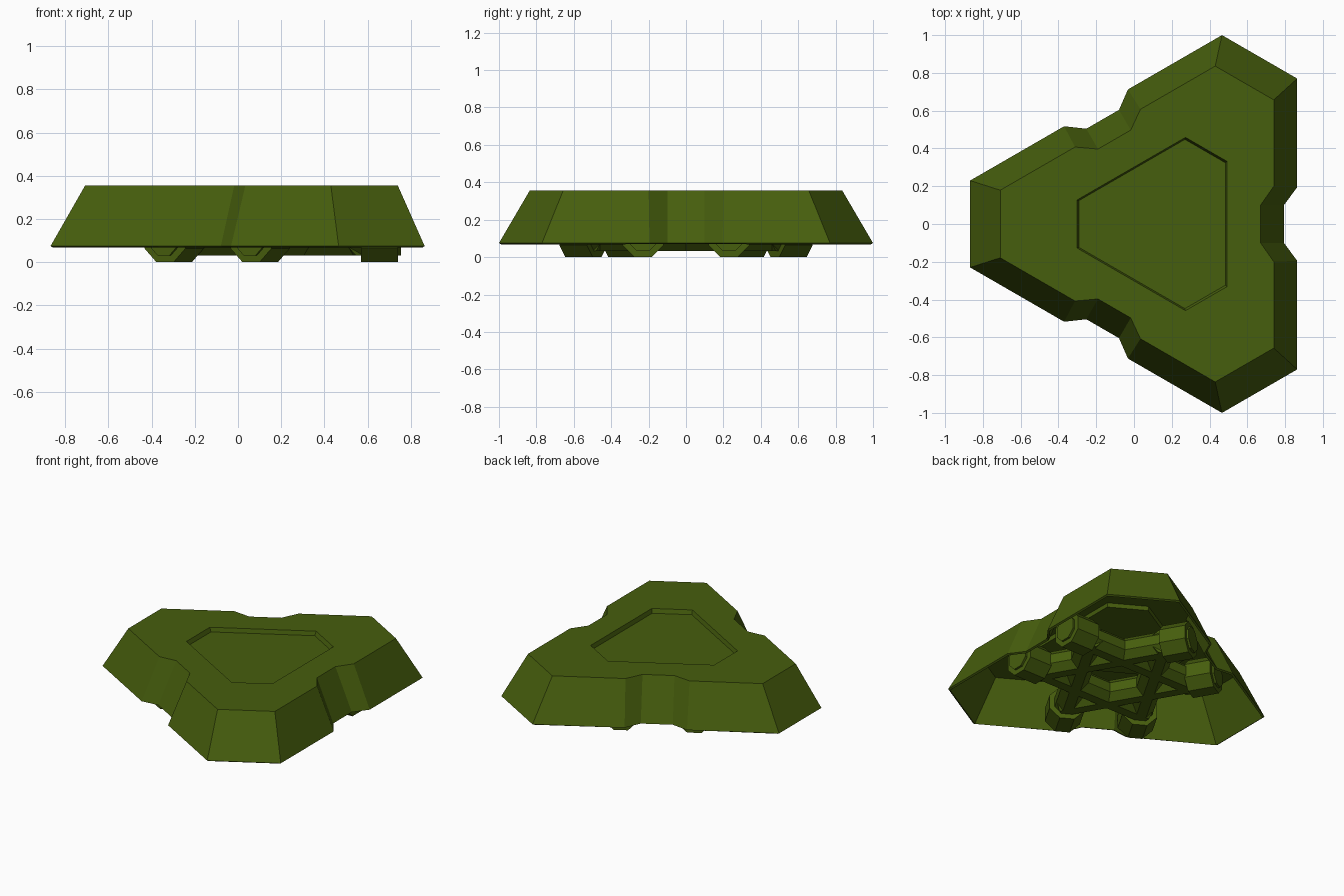
import bpy, bmesh, math
from mathutils import Matrix, Vector

cube = bpy.data.objects.get("Cube")
if cube:
    bpy.data.objects.remove(cube, do_unlink=True)

green = bpy.data.materials.new("olive_green")
green.use_nodes = True
colour = (0.062, 0.112, 0.004, 1)
green.diffuse_color = colour
green.node_tree.nodes["Principled BSDF"].inputs["Base Color"].default_value = colour

CENTRE = Vector((0.154, 0, 0))
TURNS = [math.radians(a) for a in (0, 120, 240)]


def add_object(name, bm):
    mesh = bpy.data.meshes.new(name)
    bmesh.ops.recalc_face_normals(bm, faces=bm.faces)
    bm.to_mesh(mesh)
    bm.free()
    mesh.materials.append(green)
    obj = bpy.data.objects.new(name, mesh)
    bpy.context.collection.objects.link(obj)
    return obj


def ring(bm, half_side, z):
    """Repeat one mirrored side three times around the centre."""
    side = [(x, -y) for x, y in reversed(half_side)] + list(half_side)
    return [bm.verts.new(Matrix.Rotation(t, 4, 'Z') @ Vector((x, y, z)) + CENTRE)
            for t in TURNS for x, y in side]


def wall(bm, low, high):
    n = len(low)
    for i in range(n):
        j = (i + 1) % n
        bm.faces.new((low[i], low[j], high[j], high[i]))


# Hollow sloping shell with a notch in each long side and a sunken top panel
bm = bmesh.new()
rim = ring(bm, [(0.64, 0.10), (0.71, 0.195), (0.71, 0.77)], 0.075)
top = ring(bm, [(0.516, 0.10), (0.586, 0.20), (0.586, 0.657)], 0.355)
lip = ring(bm, [(0.338, 0.332)], 0.355)
panel = ring(bm, [(0.330, 0.324)], 0.327)
wall(bm, rim, top)
wall(bm, panel, lip)
bm.faces.new(panel)
loops = [bm.edges.get((r[i - 1], r[i])) for r in (top, lip) for i in range(len(r))]
bmesh.ops.triangle_fill(bm, use_beauty=True, edges=loops, normal=(0, 0, 1))
bmesh.ops.dissolve_limit(bm, angle_limit=0.01, verts=bm.verts, edges=bm.edges)
shell = add_object("shell", bm)
if sum(p.normal.z * p.area for p in shell.data.polygons) < 0:
    shell.data.flip_normals()
thick = shell.modifiers.new("thickness", 'SOLIDIFY')
thick.thickness = 0.015
thick.offset = -1


def tube(name, start, end, y, radius, turn):
    """Eight-sided tube, flat side down, along one of the three directions."""
    bm = bmesh.new()
    spin = Matrix.Rotation(math.pi / 8, 4, 'Z')
    place = (Matrix.Translation(CENTRE) @ Matrix.Rotation(turn, 4, 'Z')
             @ Matrix.Translation(((start + end) / 2, y, 0.11))
             @ Matrix.Rotation(math.pi / 2, 4, 'Y') @ spin)
    r = radius / math.cos(math.pi / 8)
    bmesh.ops.create_cone(bm, cap_ends=True, segments=8, radius1=r, radius2=r,
                          depth=end - start, matrix=place)
    add_object(name, bm)


# Crossing lattice of tubes with thick collars at the outer ends
for t in TURNS:
    for y in (-0.23, 0.23):
        tube("lattice_tube", -0.44, 0.60, y, 0.078, t)
        tube("end_collar", 0.416, 0.586, y, 0.11, t)
